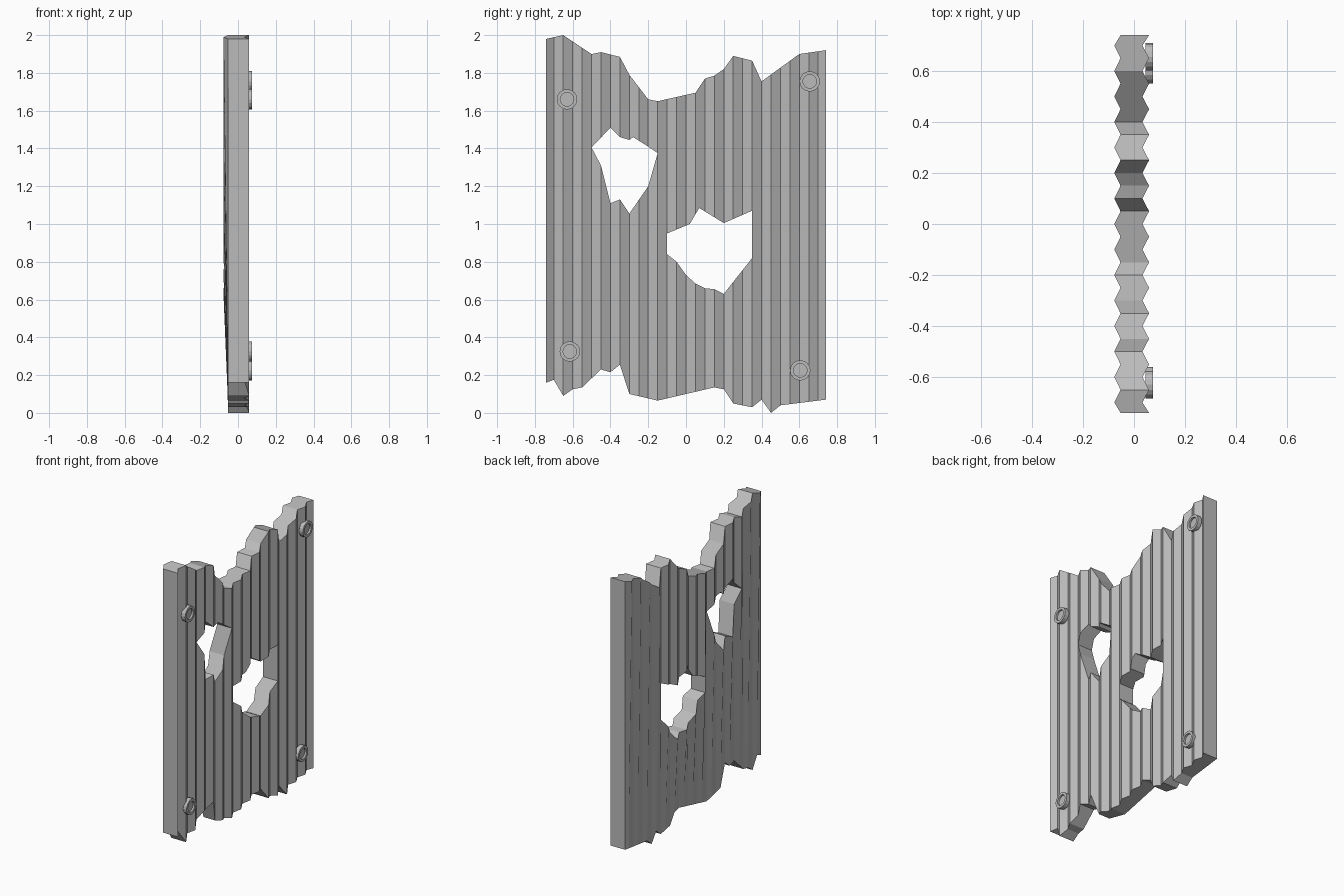
import bpy, bmesh, math
from mathutils import Matrix, Vector

cube = bpy.data.objects.get("Cube")
if cube:
    bpy.data.objects.remove(cube)

metal = bpy.data.materials.new("grey_metal")
metal.use_nodes = True
GREY = (0.5, 0.5, 0.5, 1)
metal.diffuse_color = GREY
metal.node_tree.nodes["Principled BSDF"].inputs["Base Color"].default_value = GREY

PITCH, HALF = 0.05, 0.74
FRONT_HIGH, FRONT_LOW = 0.059, 0.033
BACK_HIGH, BACK_LOW = -0.053, -0.077

# Torn outlines as (y, z) points
TOP = [(-.74, 1.98), (-.65, 2), (-.5, 1.9), (-.45, 1.91), (-.35, 1.885), (-.3, 1.79),
       (-.2, 1.66), (-.15, 1.65), (.05, 1.695), (.1, 1.77), (.15, 1.785), (.2, 1.82),
       (.25, 1.89), (.35, 1.865), (.4, 1.755), (.6, 1.9), (.74, 1.92)]
BOTTOM = [(-.74, .16), (-.7, .175), (-.65, .09), (-.6, .125), (-.55, .135), (-.45, .23),
          (-.4, .215), (-.35, .255), (-.3, .1), (-.15, .065), (.15, .135), (.2, .125),
          (.25, .05), (.35, .03), (.4, .07), (.45, 0), (.5, .04), (.74, .07)]
# Each hole has a lower and an upper edge
HOLES = [
    ([(-.5, 1.405), (-.45, 1.31), (-.4, 1.11), (-.35, 1.13), (-.3, 1.055), (-.2, 1.2), (-.15, 1.375)],
     [(-.5, 1.405), (-.4, 1.51), (-.35, 1.46), (-.3, 1.445), (-.28, 1.46), (-.2, 1.41), (-.15, 1.375)]),
    ([(-.1, .84), (-.05, .8), (0, .73), (.05, .685), (.1, .66), (.15, .655), (.2, .63), (.35, .82)],
     [(-.1, .95), (.02, 1), (.07, 1.085), (.2, 1.005), (.35, 1.07)]),
]


def height(line, y):
    """Height of a broken line at y."""
    for (y0, z0), (y1, z1) in zip(line, line[1:]):
        if y <= y1 + 1e-6:
            return z0 + (z1 - z0) * (y - y0) / (y1 - y0)
    return line[-1][1]


def finish(name, bm):
    bmesh.ops.recalc_face_normals(bm, faces=bm.faces)
    mesh = bpy.data.meshes.new(name)
    bm.to_mesh(mesh)
    bm.free()
    mesh.materials.append(metal)
    obj = bpy.data.objects.new(name, mesh)
    bpy.context.collection.objects.link(obj)
    return obj


def build_sheet():
    stations = sorted([round(k * PITCH, 3) for k in range(-14, 15)] + [-HALF, -.28, .02, .07, HALF])
    bm = bmesh.new()
    back = {}

    def ridge(y):
        """0 in a groove, 1 on a ridge."""
        if abs(y) == HALF:
            return 1
        t = (y / PITCH) % 2
        return min(t, 2 - t)

    def point(y, z, flat_back=False):
        r = ridge(y)
        front = bm.verts.new((FRONT_LOW + (FRONT_HIGH - FRONT_LOW) * r, y, z))
        x = BACK_HIGH if flat_back else BACK_LOW + (BACK_HIGH - BACK_LOW) * r
        back[front] = bm.verts.new((x, y, z))
        return front

    # Columns hold points from the bottom edge up; the back flattens at the bottom
    columns, spans = [], []
    for y in stations:
        col = [point(y, height(BOTTOM, y), True)]
        span = None
        for h, (low, high) in enumerate(HOLES):
            if low[0][0] - 1e-6 <= y <= low[-1][0] + 1e-6:
                span = h
                z0, z1 = height(low, y), height(high, y)
                col.append(point(y, z0))
                col.append(point(y, z1) if z1 - z0 > 1e-4 else col[-1])
        col.append(point(y, height(TOP, y)))
        columns.append(col)
        spans.append(span)

    def unique(items):
        return list(dict.fromkeys(items))

    faces = []
    for i in range(len(stations) - 1):
        a, b = columns[i], columns[i + 1]
        if spans[i] is not None and spans[i] == spans[i + 1]:
            faces.append([a[0], b[0], b[1], a[1]])
            faces.append([a[2], b[2], b[3], a[3]])
        else:
            faces.append(unique(a[:1] + b + a[:0:-1]))
    for loop in faces:
        bm.faces.new(loop)
    # Walls around the rim and holes, then the back skin
    rim = [e for e in bm.edges if len(e.link_faces) == 1]
    for e in rim:
        v, w = e.verts
        bm.faces.new((v, w, back[w], back[v]))
    for loop in faces:
        bm.faces.new([back[v] for v in reversed(loop)])
    return finish("corrugated_sheet", bm)


def build_bolt(name, y, z):
    # Lathe a disc with a sunken centre
    profile = [(0, .045), (.054, .045), (.054, .075), (.036, .075), (.036, .062), (0, .062)]
    bm = bmesh.new()
    verts = [bm.verts.new((x, r, 0)) for r, x in profile]
    edges = [bm.edges.new(pair) for pair in zip(verts, verts[1:])]
    bmesh.ops.spin(bm, geom=verts + edges, cent=(0, 0, 0), axis=(1, 0, 0),
                   angle=math.tau, steps=16, use_duplicate=False)
    bmesh.ops.remove_doubles(bm, verts=bm.verts, dist=1e-4)
    bmesh.ops.transform(bm, matrix=Matrix.Translation(Vector((0, y, z))), verts=bm.verts)
    return finish(name, bm)


build_sheet()
for name, y, z in [("bolt_top_front", -.63, 1.66), ("bolt_top_rear", .655, 1.755),
                   ("bolt_bottom_front", -.615, .325), ("bolt_bottom_rear", .605, .225)]:
    build_bolt(name, y, z)
